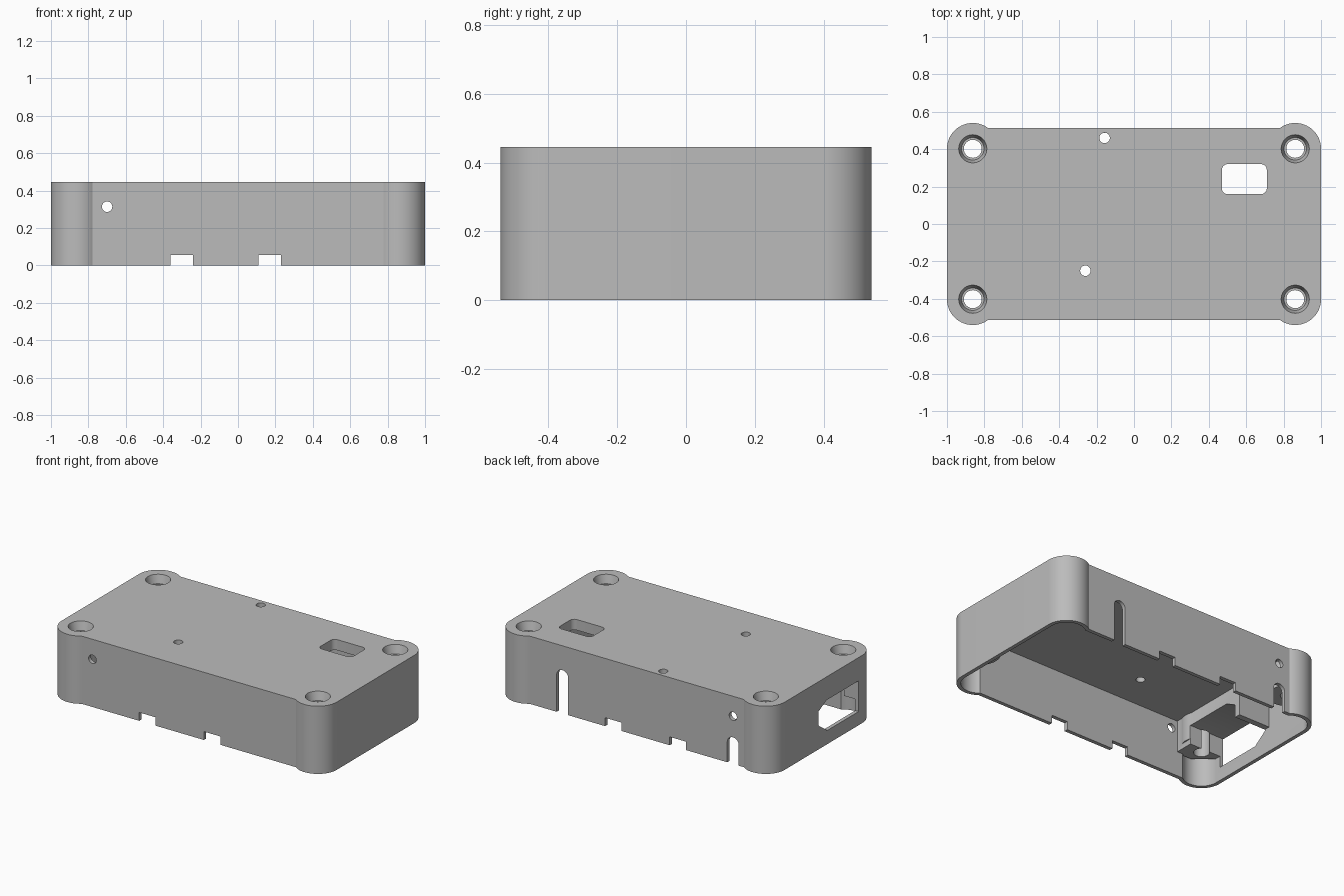
import bpy, bmesh
from math import sin, cos, pi, asin

cube = bpy.data.objects.get("Cube")
if cube:
    bpy.data.objects.remove(cube, do_unlink=True)

HEIGHT, CEILING, WALL = 0.445, 0.375, 0.025
CX, CY, LOBE, HALF_Y = 0.862, 0.402, 0.138, 0.512
CORNERS = [(sx * CX, sy * CY) for sx in (1, -1) for sy in (1, -1)]

grey = bpy.data.materials.new("grey plastic")
grey.use_nodes = True
colour = (0.5, 0.5, 0.5, 1)
grey.diffuse_color = colour
grey.node_tree.nodes["Principled BSDF"].inputs["Base Color"].default_value = colour


def prism(name, points, low, high, axis="z"):
    """Extrude a flat outline along an axis."""
    place = {"z": lambda u, v, w: (u, v, w),
             "y": lambda u, v, w: (u, w, v),
             "x": lambda u, v, w: (w, u, v)}[axis]
    bm = bmesh.new()
    rings = [[bm.verts.new(place(u, v, w)) for u, v in points] for w in (low, high)]
    n = len(points)
    for ring in rings:
        bm.faces.new(ring)
    for i in range(n):
        j = (i + 1) % n
        bm.faces.new((rings[0][i], rings[0][j], rings[1][j], rings[1][i]))
    bmesh.ops.recalc_face_normals(bm, faces=bm.faces)
    mesh = bpy.data.meshes.new(name)
    bm.to_mesh(mesh)
    bm.free()
    obj = bpy.data.objects.new(name, mesh)
    bpy.context.collection.objects.link(obj)
    mesh.materials.append(grey)
    return obj


def arc(u, v, r, start, end, steps):
    return [(u + r * cos(start + (end - start) * i / steps),
             v + r * sin(start + (end - start) * i / steps)) for i in range(steps + 1)]


def circle(u, v, r, steps=40):
    return arc(u, v, r, 0, 2 * pi, steps)[:-1]


def rect(u0, u1, v0, v1):
    return [(u0, v0), (u1, v0), (u1, v1), (u0, v1)]


def outline(inset):
    """Box outline with a round lobe at each corner."""
    r = LOBE - inset
    quarter = arc(CX, CY, r, 0, pi - asin((HALF_Y - inset - CY) / r), 30)
    top = quarter + [(-x, y) for x, y in reversed(quarter)]
    return top + [(-x, -y) for x, y in top]


def combine(target, tool, operation="DIFFERENCE"):
    tool.hide_render = True
    mod = target.modifiers.new(operation.lower(), "BOOLEAN")
    mod.operation, mod.solver, mod.object = operation, "EXACT", tool
    bpy.context.view_layer.objects.active = target
    bpy.ops.object.modifier_apply(modifier=mod.name)
    bpy.data.objects.remove(tool, do_unlink=True)


# Hollow shell, open underneath
shell = prism("enclosure_shell", outline(0), 0, HEIGHT)
combine(shell, prism("cavity", outline(WALL), -0.1, CEILING))

# Screw posts in the corners and the block behind the socket
for x, y in CORNERS:
    combine(shell, prism("screw_post", circle(x, y, 0.125), 0.2, 0.42), "UNION")
block = [(-0.985, -0.4), (-0.865, -0.5), (-0.745, -0.5), (-0.745, 0.09), (-0.985, 0.09)]
combine(shell, prism("socket_block", block, 0.165, 0.41), "UNION")

# Screw holes with wider tapered mouths
for x, y in CORNERS:
    combine(shell, prism("screw_hole", circle(x, y, 0.048), -0.1, 0.6))
    mouth = prism("screw_mouth", circle(x, y, 0.06), 0.39, HEIGHT + 0.01)
    for v in mouth.data.vertices:
        if v.co.z > HEIGHT:
            v.co.x = x + (v.co.x - x) * 1.3
            v.co.y = y + (v.co.y - y) * 1.3
    combine(shell, mouth)

# Rounded window and small holes in the top
window = []
for k, (u, v) in enumerate([(0.68, 0.29), (0.5, 0.29), (0.5, 0.19), (0.68, 0.19)]):
    window += arc(u, v, 0.03, k * pi / 2, (k + 1) * pi / 2, 6)
combine(shell, prism("top_window", window, 0.3, 0.6))
for x, y in ((-0.157, 0.46), (-0.26, -0.25)):
    combine(shell, prism("top_hole", circle(x, y, 0.028, 24), 0.3, 0.6))

# Notches and a round hole through the front and back walls
for x in (-0.3, 0.17):
    combine(shell, prism("bottom_notch", rect(x - 0.06, x + 0.06, -0.1, 0.055), -1, 1, "y"))
combine(shell, prism("side_hole", circle(-0.7, 0.314, 0.028, 24), -1, 1, "y"))

# Round-topped cable slots in the back wall
for x, top in ((0.54, 0.285), (-0.7, 0.175)):
    r = 0.042
    slot = arc(x, top - r, r, 0, pi, 16) + [(x - r, -0.1), (x + r, -0.1)]
    combine(shell, prism("cable_slot", slot, 0.4, 0.7, "y"))

# Power socket opening with two cut corners
socket = [(-0.365, 0.09), (-0.04, 0.09), (0.05, 0.155),
          (0.05, 0.25), (-0.03, 0.292), (-0.365, 0.292)]
combine(shell, prism("socket_opening", socket, -1.2, -0.7, "x"))

# Smooth the curved walls, keep edges sharp
bpy.ops.object.select_all(action="DESELECT")
shell.select_set(True)
bpy.context.view_layer.objects.active = shell
bpy.ops.object.shade_smooth_by_angle(angle=pi / 6)
